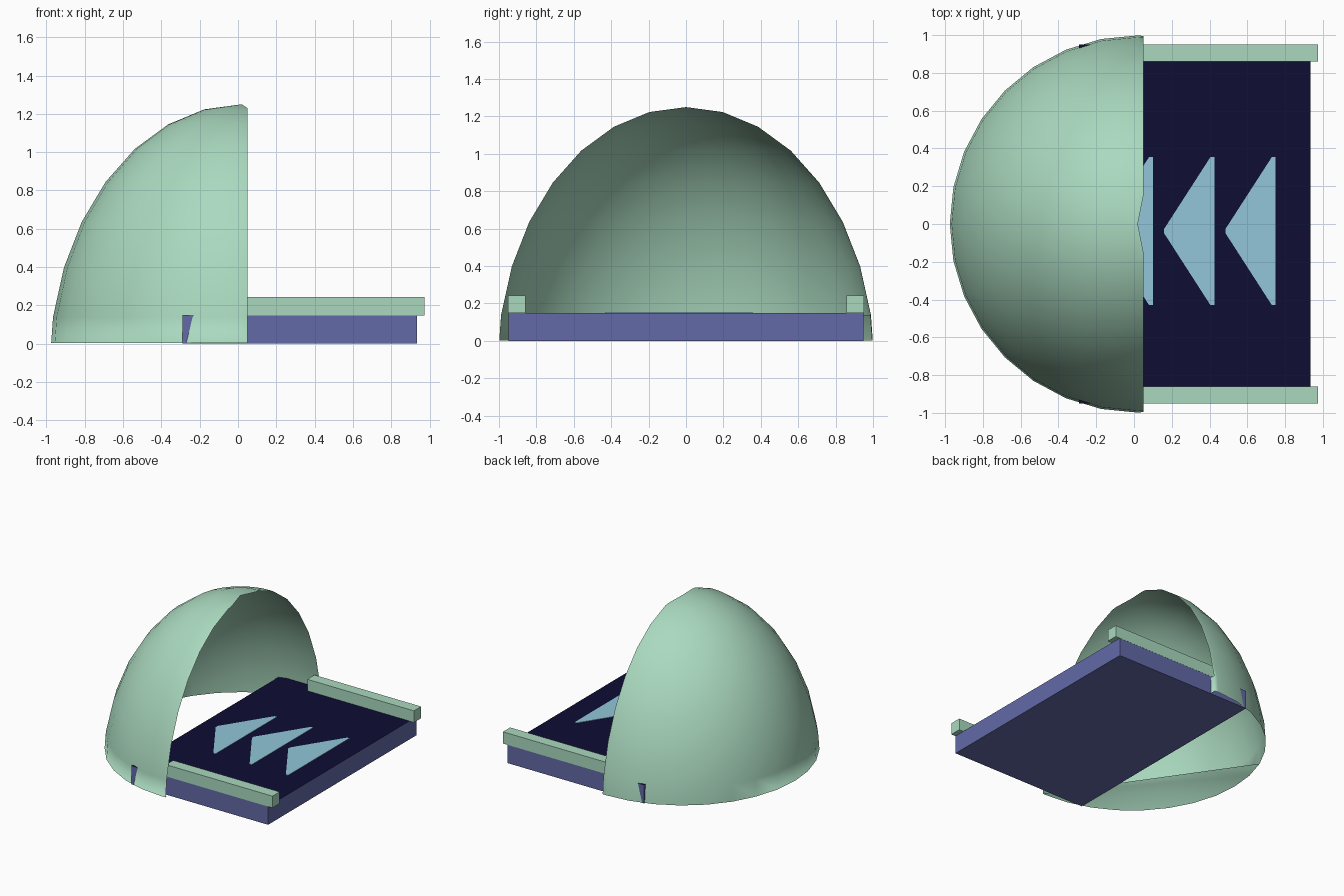
import bpy, bmesh, math
from mathutils import Matrix, Vector

if "Cube" in bpy.data.objects:
    bpy.data.objects.remove(bpy.data.objects["Cube"])


def material(name, srgb):
    m = bpy.data.materials.new(name)
    lin = [((c / 255 + 0.055) / 1.055) ** 2.4 if c > 10 else c / 255 / 12.92 for c in srgb]
    m.diffuse_color = (*lin, 1)
    m.use_nodes = True
    m.node_tree.nodes["Principled BSDF"].inputs["Base Color"].default_value = m.diffuse_color
    return m


GREEN = material("mint green", (170, 217, 191))
BLUE = material("slate blue", (99, 106, 167))
NAVY = material("dark navy", (14, 13, 52))
SKY = material("pale sky blue", (146, 198, 217))


def finish(name, bm, *mats):
    me = bpy.data.meshes.new(name)
    bm.to_mesh(me)
    bm.free()
    ob = bpy.data.objects.new(name, me)
    bpy.context.collection.objects.link(ob)
    for m in mats:
        me.materials.append(m)
    return ob


def box(name, lo, hi, *mats):
    lo, hi = Vector(lo), Vector(hi)
    bm = bmesh.new()
    bmesh.ops.create_cube(bm, size=1, matrix=Matrix.Translation((lo + hi) / 2)
                          @ Matrix.Diagonal((*(hi - lo), 1)))
    for f in bm.faces:
        # a second material, if given, goes on the top
        f.material_index = 1 if len(mats) > 1 and f.normal.z > 0.9 else 0
    return finish(name, bm, *mats)


# Half-egg shell: a stretched sphere cut by the ground and by the open front plane
CUT_X, CUT_Z = 0.05, 0.003
bm = bmesh.new()
bmesh.ops.create_uvsphere(bm, u_segments=32, v_segments=16, radius=1,
                          matrix=Matrix.Translation((0.02, 0, -0.13))
                          @ Matrix.Diagonal((1.005, 1.008, 1.38, 1)))
for co, no in (((0, 0, CUT_Z), (0, 0, -1)), ((CUT_X, 0, 0), (1, 0, 0))):
    bmesh.ops.bisect_plane(bm, geom=bm.verts[:] + bm.edges[:] + bm.faces[:],
                           plane_co=co, plane_no=no, clear_outer=True)

# Small notch at the crown of the opening
pole = max(bm.verts, key=lambda v: v.co.z)
notch = [f for f in pole.link_faces
         if all(v is pole or abs(v.co.x - CUT_X) < 1e-4 for v in f.verts)]
bmesh.ops.delete(bm, geom=notch, context='FACES')

# Partial floor: the segment between the hem and a straight chord
hem = [v for v in bm.verts if abs(v.co.z - CUT_Z) < 1e-4]
hem.sort(key=lambda v: math.atan2(v.co.y, v.co.x - 0.02) % (2 * math.pi))
last = min(hem, key=lambda v: (v.co.xy - Vector((-0.917, 0.327))).length)
bm.faces.new(hem[hem.index(last):])

# Thin web across the foot of the opening, behind the deck
rim = sorted((v for v in bm.verts if abs(v.co.x - CUT_X) < 1e-4 and v.co.y > 0),
             key=lambda v: v.co.z)
bm.faces.new((hem[0], rim[1], hem[-1]))
for f in bm.faces:
    f.smooth = True
finish("dome_shell", bm, GREEN)

# Deck with a dark top
box("deck", (-0.29, -0.95, 0), (0.935, 0.95, 0.15), BLUE, NAVY)

# Side rails
for side, y in (("front", -0.905), ("back", 0.905)):
    box(side + "_rail", (0.02, y - 0.046, 0.148), (0.975, y + 0.046, 0.243), GREEN)

# Painted arrows pointing into the dome
for i in range(3):
    x = 0.10 + 0.325 * i
    bm = bmesh.new()
    pts = ((x, -0.43), (x, 0.355), (x - 0.02, 0.355), (x - 0.265, -0.025),
           (x - 0.265, -0.05), (x - 0.02, -0.43))
    face = bm.faces.new([bm.verts.new((px, py, 0.1535)) for px, py in pts])
    ext = bmesh.ops.extrude_face_region(bm, geom=[face])
    for g in ext["geom"]:
        if isinstance(g, bmesh.types.BMVert):
            g.co.z = 0.149
    bmesh.ops.recalc_face_normals(bm, faces=bm.faces[:])
    finish(f"arrow_{i + 1}", bm, SKY)
